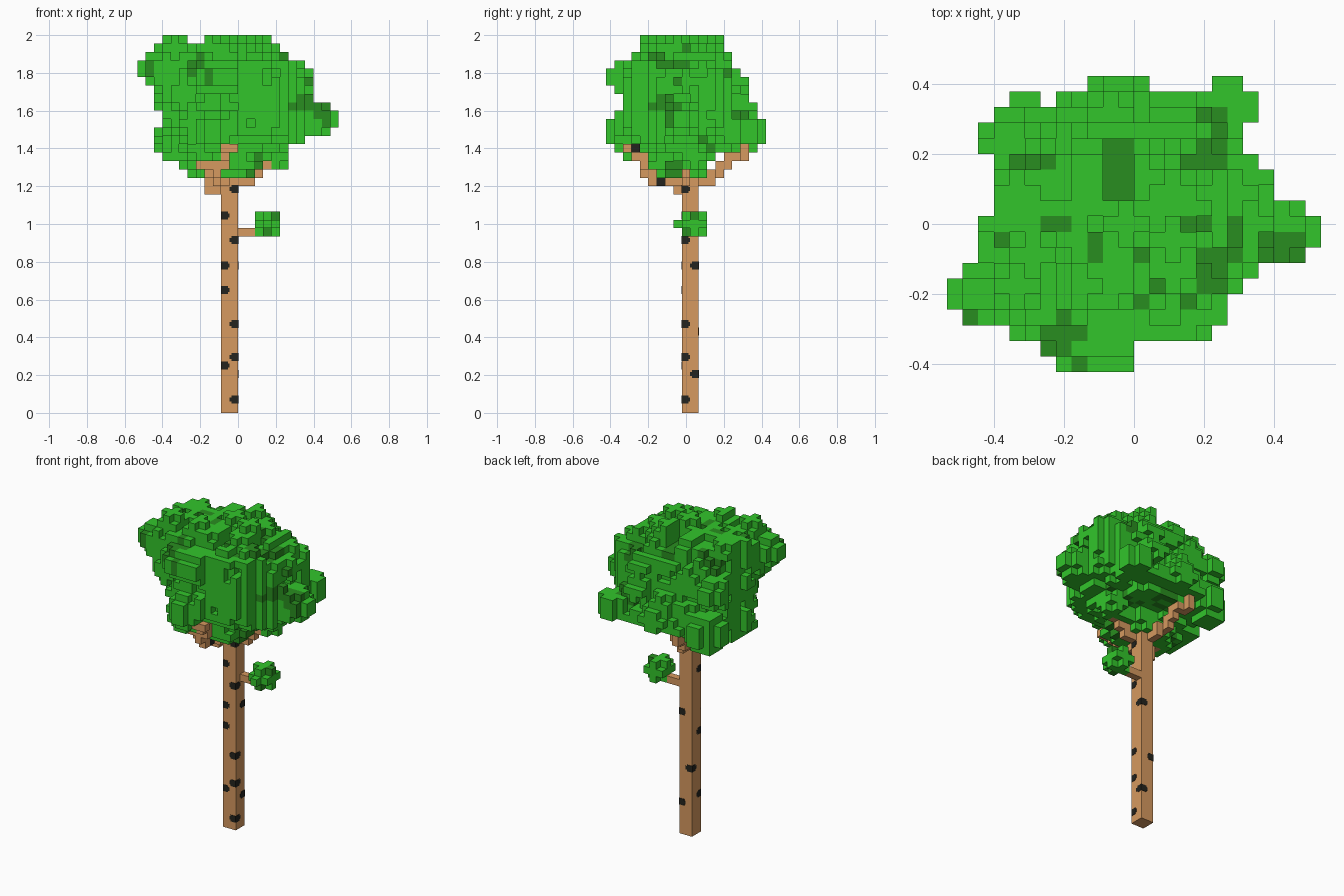
import bpy, bmesh, random
from itertools import product
from mathutils import Matrix, Vector

rng = random.Random(7)
UNIT = 2 / 45                          # edge of one cube
SHIFT = Vector((-12, -9.5, 0))         # grid origin
LEAF, DARK_LEAF, BARK, SPOT = range(4)

cube = bpy.data.objects.get("Cube")
if cube:
    bpy.data.objects.remove(cube, do_unlink=True)


def material(name, rgb):
    mat = bpy.data.materials.new(name)
    mat.use_nodes = True
    color = (*rgb, 1)
    mat.diffuse_color = color
    mat.node_tree.nodes["Principled BSDF"].inputs["Base Color"].default_value = color
    return mat


MATERIALS = [material("leaf green", (.032, .56, .024)),
             material("dark leaf green", (.022, .27, .014)),
             material("bark brown", (.67, .32, .115)),
             material("dark bark spot", (.017, .017, .013))]


def add_object(name, bm):
    mesh = bpy.data.meshes.new(name)
    bm.to_mesh(mesh)
    bm.free()
    for mat in MATERIALS:
        mesh.materials.append(mat)
    obj = bpy.data.objects.new(name, mesh)
    bpy.context.collection.objects.link(obj)


def build_cubes(name, cells):
    """Skin a dictionary of grid cells (cell: colour) with its outer faces."""
    bm, corners = bmesh.new(), {}

    def corner(key):
        if key not in corners:
            corners[key] = bm.verts.new((Vector(key) + SHIFT) * UNIT)
        return corners[key]

    for cell, color in cells.items():
        for axis, side in product(range(3), (0, 1)):
            neighbour = list(cell)
            neighbour[axis] += 1 if side else -1
            if tuple(neighbour) in cells:
                continue
            ring = []
            for a, b in ((0, 0), (1, 0), (1, 1), (0, 1)):
                key = list(cell)
                key[axis] += side
                key[(axis + 1) % 3] += a
                key[(axis + 2) % 3] += b
                ring.append(corner(tuple(key)))
            face = bm.faces.new(ring if side else ring[::-1])
            face.material_index = color
    add_object(name, bm)


def box_cells(x, y, z):
    return product(range(*x), range(*y), range(*z))


def rounded(x, y, z):
    """Cells of a box with its corners worn off."""
    for cell in box_cells(x, y, z):
        if sum(abs((2 * c + 1 - a - b) / (b - a)) ** 2.5
               for c, (a, b) in zip(cell, (x, y, z))) < 1:
            yield cell


def stick(start, end):
    """Cells along a straight run, joined face to face."""
    start, end = Vector(start), Vector(end)
    steps = 2 * int((end - start).length) + 2
    last = None
    for n in range(steps + 1):
        cell = [round(c) for c in start.lerp(end, n / steps)]
        if last:
            for axis in range(3):
                last[axis] = cell[axis]
                yield tuple(last)
        last = list(cell)
        yield tuple(cell)


# Trunk
build_cubes("trunk", {c: BARK for c in box_cells((10, 12), (9, 11), (0, 28))})

# Bark spots: thin patches folded around the trunk corners
spots = bmesh.new()


def plate(place, size):
    made = bmesh.ops.create_cube(spots, size=1,
                                 matrix=Matrix.Translation(place) @ Matrix.Diagonal((*size, 1)))
    for face in {f for v in made["verts"] for f in v.link_faces}:
        face.material_index = SPOT


def spot(x_side, y_side, height, wrap=True):
    middle = Vector((-UNIT, UNIT / 2, height))
    far = UNIT + .0005
    for width, tall in ((UNIT, .022), (UNIT * .78, .042)):
        near = UNIT - width / 2
        plate(middle + Vector((x_side * near, y_side * far, 0)), (width, .003, tall))
        if wrap:
            plate(middle + Vector((x_side * far, y_side * near, 0)), (.003, width, tall))


for height in (.07, .295, .47, .915, 1.185):
    spot(1, -1, height)
for height in (.25, .65, 1.045):
    spot(-1, -1, height)
for height in (.205, .78):
    spot(1, 1, height)
spot(-1, 1, .43)
spot(-1, -1, .78, wrap=False)
add_object("bark_spots", spots)

# Branches under the crown
branches = {}
for start, end in (((10, 8, 27), (9, 6, 27)), ((9, 5, 27), (10, 3, 31)),
                   ((10, 2, 31), (11, 2, 31)), ((8, 5, 28), (7, 4, 30)),
                   ((12, 9, 27), (13, 9, 27)), ((13, 9, 28), (15, 9, 30)),
                   ((10, 11, 27), (8, 16, 31)), ((9, 8, 26), (8, 8, 26)),
                   ((8, 8, 27), (7, 8, 29)), ((11, 10, 28), (11, 10, 31))):
    for cell in stick(start, end):
        branches[cell] = BARK
branches[9, 6, 27] = branches[10, 3, 31] = SPOT
build_cubes("branches", branches)

# Small side branch and its tuft
build_cubes("side_branch", {c: BARK for c in box_cells((12, 14), (10, 11), (21, 22))})
tuft = {c: LEAF for c in rounded((14, 17), (9, 12), (21, 24))}
tuft[15, 8, 22] = LEAF
tuft[16, 10, 23] = tuft[15, 9, 21] = DARK_LEAF
build_cubes("side_tuft", tuft)

# Crown outline, bottom layer to top: x start, x end, y start, y end
LAYERS = [(6, 14, 6, 12), (5, 15, 5, 12), (3, 16, 5, 13), (2, 18, 5, 16),
          (2, 20, 3, 18), (2, 21, 1, 18), (3, 21, 1, 18), (3, 21, 1, 18),
          (3, 21, 1, 18), (2, 21, 1, 17), (2, 21, 1, 17), (2, 21, 1, 17),
          (2, 21, 1, 16), (2, 20, 1, 15), (2, 18, 3, 15), (2, 17, 3, 14),
          (7, 16, 4, 14)]
# Crown plan, front row to back: x start, x end
ROWS = [(7, 12), (4, 12), (3, 17), (1, 18), (0, 18), (0, 19), (1, 20), (2, 23),
        (2, 24), (2, 24), (3, 23), (3, 21), (3, 21), (3, 20), (2, 19), (2, 19),
        (3, 20), (4, 20), (9, 19)]
BASE = 28
TOP = BASE + len(LAYERS)


def reach(cell):
    """0 on the axis of the crown, 1 on its outline, large outside."""
    x, y, z = cell
    if not BASE <= z < TOP:
        return 9
    x0, x1, y0, y1 = LAYERS[z - BASE]
    if not (x0 <= x < x1 and y0 <= y < y1):
        return 9
    return (abs((2 * x + 1 - x0 - x1) / (x1 - x0)) ** 2.1
            + abs((2 * y + 1 - y0 - y1) / (y1 - y0)) ** 2.1)


crown, shell = {}, []


def add_leaf(cell, color):
    x, y, z = cell
    if cell not in branches and ROWS[y][0] <= x < ROWS[y][1]:
        crown.setdefault(cell, color)


def clump(x, y, z, color):
    for cell in rounded((x - 1, x + 2), (y - 1, y + 2), (z - 1, z + 2)):
        if reach(cell) < 1.25:
            add_leaf(cell, color)


for cell in box_cells((0, 24), (0, 19), (BASE, TOP - 2)):
    r = reach(cell)
    if r < .58 and cell[2] < TOP - 3:
        add_leaf(cell, DARK_LEAF if rng.random() < .12 else LEAF)
    if .42 < r < .8 or (r < .8 and cell[2] in (BASE + 1, TOP - 3)):
        shell.append(cell)

# Leaf clumps scattered over the crown, and the peaks on its top
for cell in rng.sample(shell, 200):
    clump(*cell, DARK_LEAF if rng.random() < .05 else LEAF)
for x, y in ((8, 5), (11, 9), (12, 12), (14, 8)):
    clump(x, y, TOP - 2, LEAF)

# Larger lobes that stick out
for lobe in (((0, 7), (3, 7), (39, 43)), ((1, 5), (3, 6), (39, 42)),
             ((3, 6), (4, 7), (42, 45)), ((18, 24), (7, 11), (33, 37)),
             ((8, 14), (14, 19), (32, 35)), ((16, 20), (14, 19), (32, 35)),
             ((2, 7), (13, 18), (30, 35)), ((2, 6), (12, 17), (36, 40)),
             ((17, 21), (10, 15), (37, 41)), ((6, 13), (0, 5), (38, 42)),
             ((7, 11), (0, 5), (31, 36)), ((3, 8), (2, 6), (36, 40)),
             ((15, 18), (2, 6), (35, 39)), ((15, 18), (9, 12), (29, 32)),
             ((6, 10), (2, 5), (30, 33))):
    for cell in rounded(*lobe):
        add_leaf(cell, LEAF)

# Hollow in the top
for cell in box_cells((10, 12), (11, 15), (42, TOP)):
    crown.pop(cell, None)

# Dark leaves on the upper side, two cubes deep: x range, y range
for x_range, y_range in (((4, 7), (13, 14)), ((10, 12), (11, 15)), ((20, 23), (7, 9)),
                         ((15, 17), (9, 10)), ((16, 18), (5, 8)), ((18, 19), (7, 10)),
                         ((1, 2), (3, 4)), ((7, 8), (3, 4)), ((8, 9), (0, 1)),
                         ((9, 10), (7, 9)), ((3, 4), (8, 9)), ((13, 14), (5, 6))):
    for x, y in product(range(*x_range), range(*y_range)):
        column = sorted(z for z in range(BASE, TOP) if (x, y, z) in crown)
        for z in column[-2:]:
            crown[x, y, z] = DARK_LEAF
build_cubes("leaf_crown", crown)
